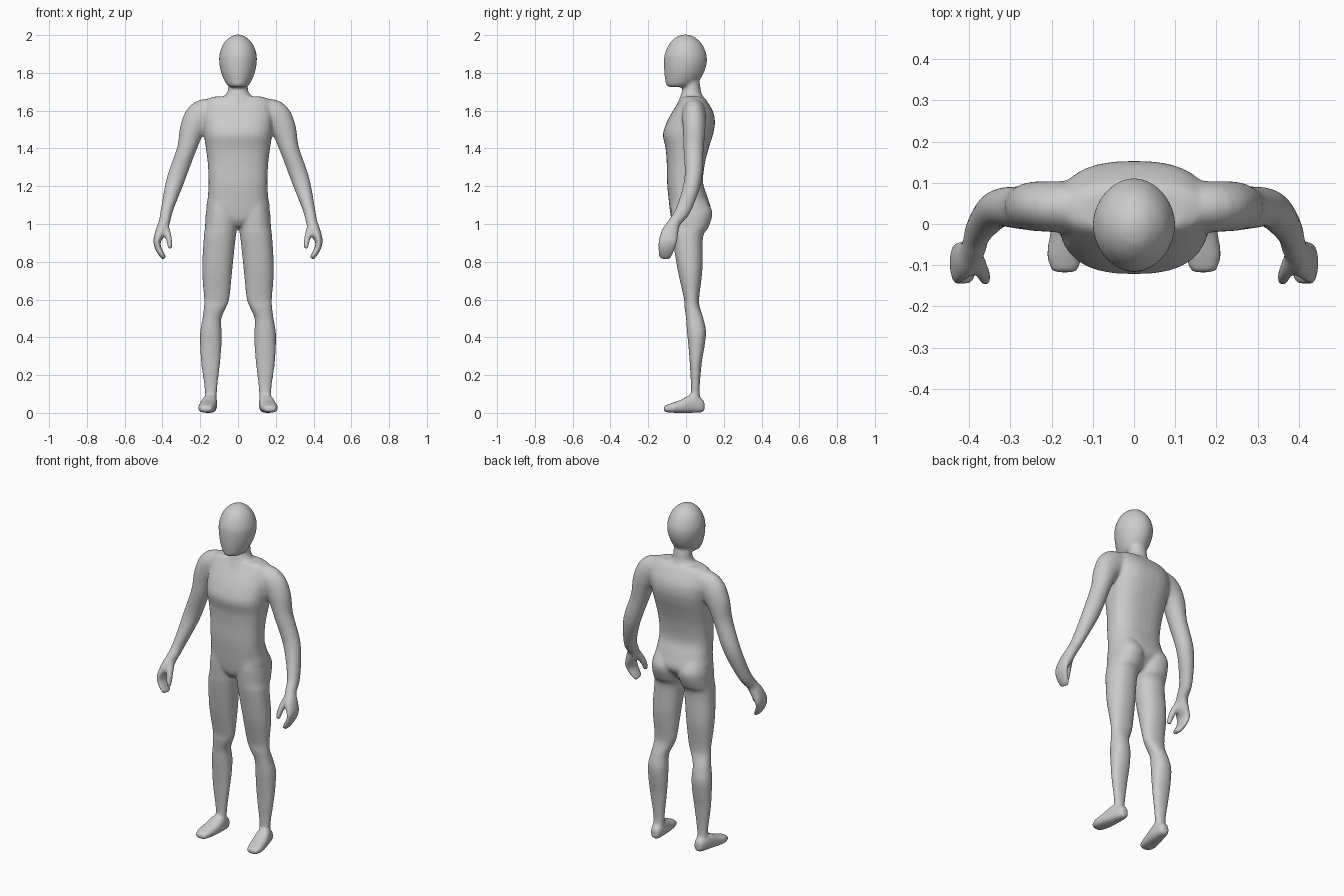
import bpy, bmesh, math
from mathutils import Vector

SEG, SUB = 32, 5
bm = bmesh.new()


def spline(rows):
    """Catmull-Rom through rows of numbers."""
    out = []
    for i in range(len(rows) - 1):
        p = [rows[max(0, min(len(rows) - 1, i + k))] for k in (-1, 0, 1, 2)]
        for s in range(SUB):
            t = s / SUB
            out.append([b + 0.5 * t * (c - a + t * (2*a - 5*b + 4*c - d + t * (3*(b - c) + d - a)))
                        for a, b, c, d in zip(*p)])
    return out + [list(rows[-1])]


def skin(rings, side, power):
    """Skin rings of (centre, u, v) half-axis vectors with superellipse sections."""
    loops = []
    for c, u, v in rings:
        loop = []
        for k in range(SEG):
            a = 2 * math.pi * k / SEG
            ca, sa = math.cos(a), math.sin(a)
            p = (c + u * math.copysign(abs(ca) ** (2 / power), ca)
                 + v * math.copysign(abs(sa) ** (2 / power), sa))
            loop.append(bm.verts.new((p.x * side, p.y, p.z)))
        loops.append(loop)
    for l0, l1 in zip(loops, loops[1:]):
        for k in range(SEG):
            j = (k + 1) % SEG
            bm.faces.new((l0[k], l0[j], l1[j], l1[k]))
    bm.faces.new(loops[0])
    bm.faces.new(loops[-1])


def stack(rows, side=1, power=2):
    """Horizontal sections: z, x min, x max, y front, y back."""
    skin([(Vector(((a + b) / 2, (c + d) / 2, z)), Vector(((b - a) / 2, 0, 0)),
           Vector((0, (d - c) / 2, 0))) for z, a, b, c, d in spline(rows)], side, power)


def tube(rows, side, power=2):
    """Sections across a path: x, y, z, half width, half depth."""
    pts = spline(rows)
    rings = []
    for i, (x, y, z, w, d) in enumerate(pts):
        t = (Vector(pts[min(i + 1, len(pts) - 1)][:3]) - Vector(pts[max(i - 1, 0)][:3])).normalized()
        v = (Vector((0, 1, 0)) - t * t.y).normalized()
        rings.append((Vector((x, y, z)), t.cross(v) * w, v * d))
    skin(rings, side, power)


def centred(rows):
    return [(z, -h, h, a, b) for z, h, a, b in rows]


# head
stack(centred([(2.003, .012, -.015, .01), (1.99, .042, -.052, .045), (1.955, .077, -.088, .083),
               (1.90, .098, -.113, .108), (1.85, .099, -.117, .11), (1.80, .089, -.115, .094),
               (1.76, .073, -.11, .07), (1.735, .057, -.105, .04), (1.725, .04, -.09, .0)]), 1, 1.9)
# neck
stack(centred([(1.80, .05, -.03, .06), (1.74, .052, -.012, .074), (1.70, .056, -.022, .08),
               (1.67, .08, -.032, .092), (1.63, .13, -.05, .11)]))
# torso
stack(centred([(1.675, .12, -.02, .085), (1.655, .17, -.033, .108), (1.59, .185, -.075, .145),
               (1.53, .185, -.106, .153), (1.47, .18, -.122, .142), (1.40, .17, -.108, .12),
               (1.32, .16, -.102, .10), (1.22, .156, -.10, .09), (1.14, .16, -.093, .115),
               (1.07, .165, -.085, .132), (1.02, .10, -.075, .10), (.985, .035, -.05, .07)]), 1, 2.5)

for side in (1, -1):
    # leg
    stack([(1.13, .02, .155, -.075, .105), (1.06, .0, .17, -.08, .14), (.98, .004, .175, -.076, .118),
           (.93, .012, .181, -.072, .09), (.76, .03, .19, -.045, .087), (.61, .045, .18, -.012, .07),
           (.56, .062, .181, -.008, .073), (.50, .088, .188, .0, .092), (.43, .087, .20, .005, .106),
           (.35, .088, .20, .013, .098), (.26, .095, .195, .02, .083), (.12, .111, .176, .026, .072),
           (.05, .113, .178, .015, .08)], side, 2.2)
    # foot
    foot = spline([(.098, .143, .015, .035, .02), (.085, .143, .028, .038, .036),
                   (.03, .15, .04, .048, .048), (-.03, .16, .045, .034, .034),
                   (-.08, .168, .043, .026, .025), (-.118, .168, .03, .021, .015)])
    skin([(Vector((x, y, z)), Vector((w, 0, 0)), Vector((0, 0, h))) for y, x, w, z, h in foot], side, 2.6)
    # arm with flattened hand
    tube([(.11, .04, 1.59, .075, .065), (.19, .042, 1.57, .085, .062), (.24, .043, 1.505, .068, .06),
          (.273, .04, 1.395, .051, .053), (.33, .037, 1.235, .048, .046), (.375, -.012, 1.08, .033, .04),
          (.39, -.06, 1.01, .03, .033), (.408, -.083, .96, .03, .045), (.427, -.095, .915, .021, .05),
          (.425, -.102, .88, .017, .046), (.408, -.108, .845, .016, .04), (.39, -.113, .818, .012, .03)], side)
    # thumb
    tube([(.39, -.07, 1.0, .022, .022), (.374, -.105, .95, .019, .021), (.364, -.125, .91, .016, .018),
          (.36, -.138, .87, .012, .014)], side)

bmesh.ops.recalc_face_normals(bm, faces=bm.faces[:])
mesh = bpy.data.meshes.new("body")
bm.to_mesh(mesh)
bm.free()
body = bpy.data.objects.new("body", mesh)
bpy.context.collection.objects.link(body)

skin_mat = bpy.data.materials.new("light grey")
skin_mat.diffuse_color = (.6, .6, .6, 1)
mesh.materials.append(skin_mat)

# fuse the parts into one smooth skin
fuse = body.modifiers.new("fuse", 'REMESH')
fuse.mode = 'VOXEL'
fuse.voxel_size = .008
fuse.use_smooth_shade = True
soften = body.modifiers.new("soften", 'SMOOTH')
soften.factor = .5
soften.iterations = 8
